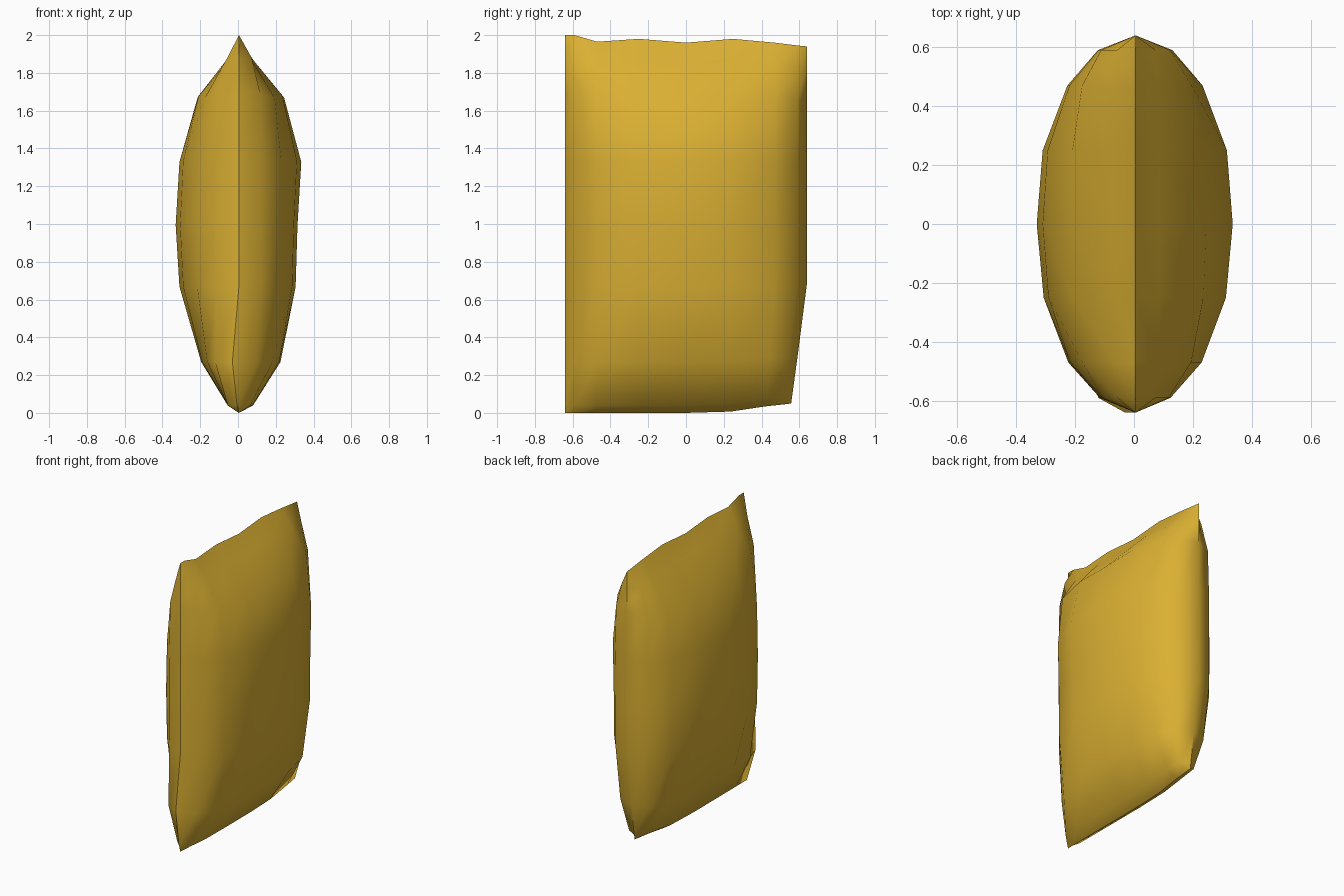
import bpy, bmesh, math

if "Cube" in bpy.data.objects:
    bpy.data.objects.remove(bpy.data.objects["Cube"])

mat = bpy.data.materials.new("golden yellow")
mat.diffuse_color = (0.70, 0.43, 0.032, 1)
mat.use_nodes = True
mat.node_tree.nodes["Principled BSDF"].inputs["Base Color"].default_value = mat.diffuse_color

# grid of columns (y) and rows (z) with puff profiles
ys = [-0.64, -0.59, -0.47, -0.25, 0, 0.25, 0.47, 0.59, 0.64]
fy = [0, 0.36, 0.68, 0.93, 1, 0.94, 0.69, 0.38, 0]
top = [2.0, 2.0, 1.965, 1.98, 1.96, 1.98, 1.96, 1.945, 1.94]
bottom = [0, 0, 0, 0, 0, 0.007, 0.035, 0.045, 0.05]
zs = [0, 0.04, 0.27, 0.67, 1.0, 1.34, 1.69, 1.88, 2.0]
left = [0, 0.06, 0.20, 0.315, 0.335, 0.315, 0.22, 0.07, 0]
right = [0, 0.075, 0.22, 0.30, 0.31, 0.33, 0.24, 0.08, 0]


def puff(f, g):
    """Blend of the two profiles, pinched to zero on every seam."""
    if f <= 0 or g <= 0:
        return 0
    g = min(g, 1)
    return (f ** -2 + g ** -2 - 1) ** -0.5


def point(i, j, side):
    y, z = ys[i], zs[j]
    t = z / 2
    # wavy top seam and lifted rear bottom corner
    zz = z + bottom[i] * (1 - t) ** 3 + (top[i] - 2) * t ** 3
    if y > 0:
        y -= 0.09 * (y / 0.64) ** 2 * max(0, 1 - zz / 0.66)
    prof = right if side > 0 else left
    m = max(prof)
    x = side * m * puff(fy[i], prof[j] / m) + 0.005
    # slight kink in the lower front seam
    if i < 2:
        x -= {1: 0.01, 2: 0.035}.get(j, 0) * (1 - 0.5 * i)
    return (x, y, zz)


# pillow bag: two puffed panels joined at the seams
bm = bmesh.new()
n, k = len(ys), len(zs)
for side in (1, -1):
    v = [[bm.verts.new(point(i, j, side)) for j in range(k)] for i in range(n)]
    for i in range(n - 1):
        for j in range(k - 1):
            q = [v[i][j], v[i + 1][j], v[i + 1][j + 1], v[i][j + 1]]
            bm.faces.new(q if side > 0 else q[::-1])
bmesh.ops.remove_doubles(bm, verts=bm.verts, dist=0.0005)
bmesh.ops.recalc_face_normals(bm, faces=bm.faces)
me = bpy.data.meshes.new("pillow_bag")
bm.to_mesh(me)
bm.free()
me.materials.append(mat)
bag = bpy.data.objects.new("pillow_bag", me)
bpy.context.collection.objects.link(bag)
bpy.context.view_layer.objects.active = bag
bag.select_set(True)
bpy.ops.object.shade_smooth_by_angle(angle=math.radians(45))
